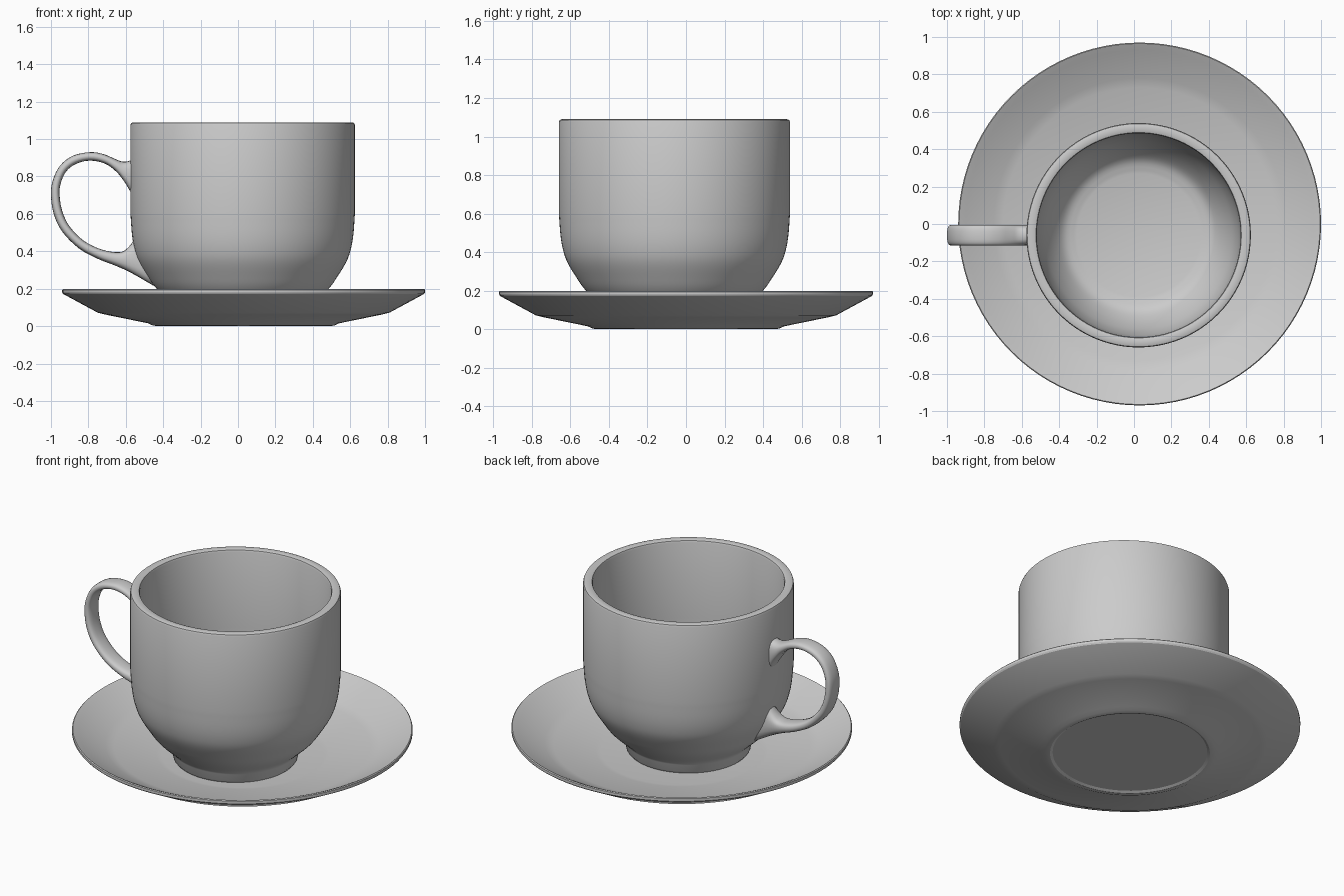
import bpy, bmesh, math
from mathutils import Vector


def finish(name, bm, angle):
    bmesh.ops.recalc_face_normals(bm, faces=bm.faces)
    me = bpy.data.meshes.new(name)
    bm.to_mesh(me)
    bm.free()
    ob = bpy.data.objects.new(name, me)
    bpy.context.collection.objects.link(ob)
    me.shade_smooth()
    me.set_sharp_from_angle(angle=math.radians(angle))
    return ob


def skin(bm, loops):
    # bridge rings of equal length into a tube
    for a, b in zip(loops, loops[1:]):
        n = len(a)
        for i in range(n):
            j = (i + 1) % n
            bm.faces.new((a[i], a[j], b[j], b[i]))


def lathe(name, profile, cx, cy, angle=30, n=96):
    # profile runs from the underside centre to the top centre
    bm = bmesh.new()
    loops = [[bm.verts.new((cx + r * math.cos(2 * math.pi * i / n),
                            cy + r * math.sin(2 * math.pi * i / n), z))
              for i in range(n)] for r, z in profile]
    skin(bm, loops)
    bm.faces.new(loops[0])
    bm.faces.new(loops[-1])
    return finish(name, bm, angle)


def smooth_path(pts, steps):
    # Catmull-Rom interpolation
    p = [Vector(q) for q in pts]
    p = [2 * p[0] - p[1]] + p + [2 * p[-1] - p[-2]]
    out = []
    for i in range(1, len(p) - 2):
        a, b, c, d = p[i - 1:i + 3]
        for s in range(steps):
            t = s / steps
            out.append(0.5 * (2 * b + (c - a) * t + (2 * a - 5 * b + 4 * c - d) * t**2
                              + (3 * b - a - 3 * c + d) * t**3))
    return out + [p[-2]]


# saucer: stepped dish with a thin rim
lathe("saucer", [
    (0.44, 0.008), (0.455, 0.0), (0.485, 0.003), (0.51, 0.015),
    (0.74, 0.062), (0.78, 0.072), (0.965, 0.172), (0.97, 0.18),
    (0.97, 0.194), (0.965, 0.199), (0.93, 0.182), (0.78, 0.102),
    (0.73, 0.088), (0.49, 0.046), (0.46, 0.042)], 0.03, 0.0, 25)

# cup: foot, curved belly, straight wall, rounded lip and hollow inside
outer = smooth_path([(0.375, 0.12), (0.46, 0.2), (0.51, 0.27), (0.555, 0.345),
                     (0.578, 0.41), (0.592, 0.49), (0.6, 0.6)], 4)
inner = smooth_path([(0.545, 0.6), (0.54, 0.5), (0.525, 0.42), (0.5, 0.345),
                     (0.455, 0.26), (0.4, 0.195), (0.33, 0.17)], 4)
lip = [(0.6, 1.075), (0.596, 1.086), (0.585, 1.09),
       (0.56, 1.09), (0.549, 1.086), (0.545, 1.075)]
lathe("cup", [(0.33, 0.046), (0.345, 0.042), (0.355, 0.055), (0.362, 0.1)]
      + [tuple(v) for v in outer] + lip + [tuple(v) for v in inner], 0.025, -0.06, 45)

# handle: rounded strip given by outer and inner edge points (x, z, x, z)
edges = [
    (-0.55, 0.90, -0.55, 0.67), (-0.582, 0.883, -0.582, 0.73),
    (-0.62, 0.88, -0.61, 0.775), (-0.66, 0.895, -0.65, 0.825),
    (-0.72, 0.92, -0.71, 0.868), (-0.79, 0.93, -0.79, 0.885),
    (-0.88, 0.912, -0.865, 0.868), (-0.95, 0.86, -0.92, 0.825),
    (-0.99, 0.78, -0.95, 0.755), (-1.0, 0.70, -0.953, 0.69),
    (-0.985, 0.60, -0.938, 0.61), (-0.94, 0.505, -0.90, 0.533),
    (-0.85, 0.415, -0.825, 0.457), (-0.75, 0.36, -0.73, 0.41),
    (-0.66, 0.325, -0.635, 0.395), (-0.575, 0.287, -0.588, 0.42),
    (-0.45, 0.215, -0.55, 0.47)]
bm = bmesh.new()
loops = []
for ox, oz, ix, iz in [Vector(e) for e in smooth_path(edges, 4)]:
    ring = []
    for k in range(20):
        a = 2 * math.pi * k / 20
        c, s = math.cos(a), math.sin(a)
        u = math.copysign(abs(c) ** 0.75, c)
        w = math.copysign(abs(s) ** 0.75, s)
        ring.append(bm.verts.new(((ox + ix) / 2 + u * (ox - ix) / 2,
                                  -0.06 + 0.055 * w,
                                  (oz + iz) / 2 + u * (oz - iz) / 2)))
    loops.append(ring)
skin(bm, loops)
bm.faces.new(loops[0])
bm.faces.new(loops[-1])
finish("handle", bm, 60)
